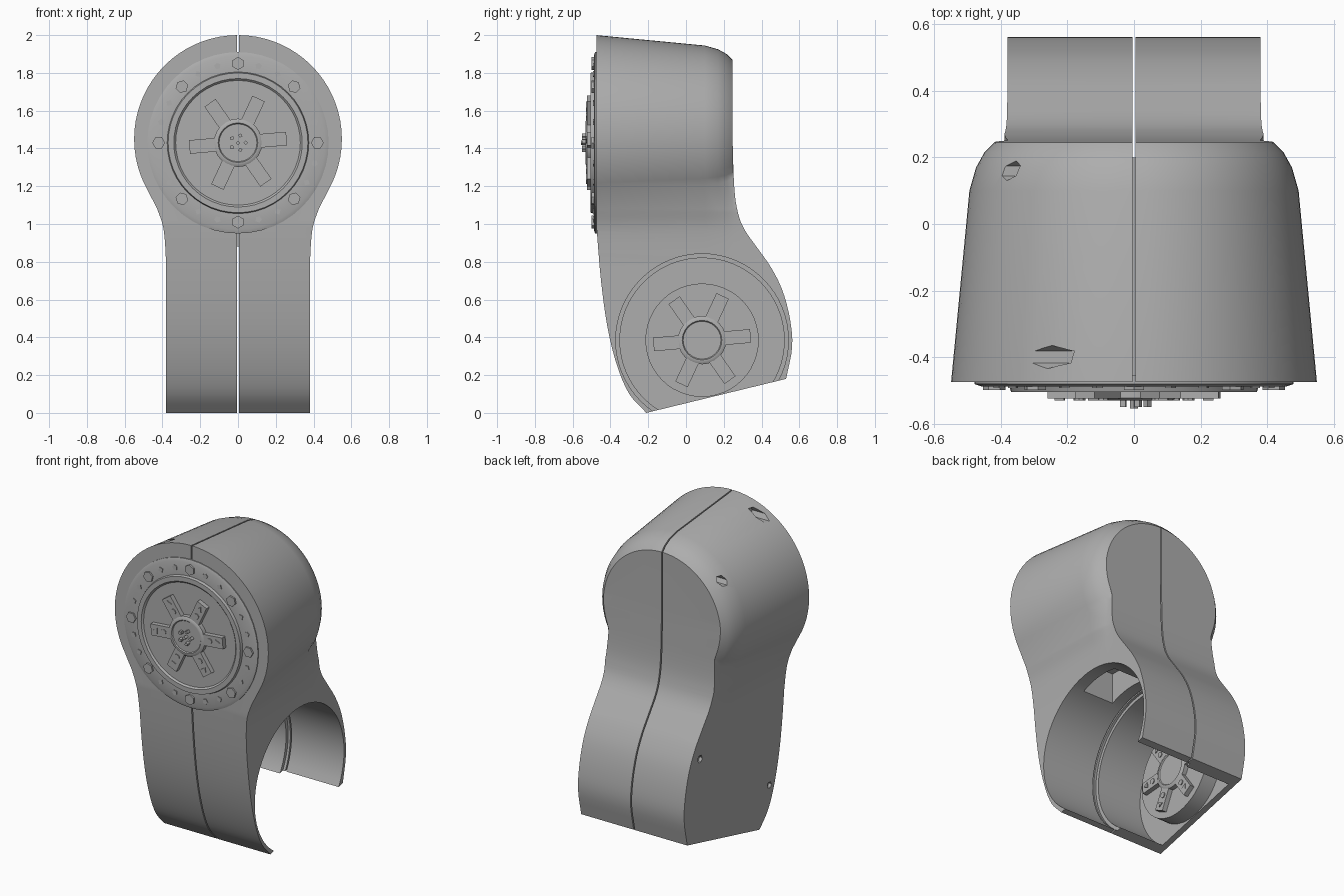
import bpy, bmesh
from math import cos, sin, pi, radians
from mathutils import Matrix, Vector

cube = bpy.data.objects.get("Cube")
if cube:
    bpy.data.objects.remove(cube, do_unlink=True)

grey = bpy.data.materials.new("mid_grey")
grey.use_nodes = True
grey.diffuse_color = (0.42, 0.42, 0.42, 1)
grey.node_tree.nodes["Principled BSDF"].inputs["Base Color"].default_value = (0.42, 0.42, 0.42, 1)


def finish(ob, angle=32):
    bpy.ops.object.select_all(action='DESELECT')
    ob.select_set(True)
    bpy.context.view_layer.objects.active = ob
    bpy.ops.object.shade_smooth_by_angle(angle=radians(angle))


def to_object(name, bm, matrix=Matrix()):
    bmesh.ops.recalc_face_normals(bm, faces=bm.faces)
    bm.transform(matrix)
    me = bpy.data.meshes.new(name)
    bm.to_mesh(me)
    bm.free()
    me.materials.append(grey)
    ob = bpy.data.objects.new(name, me)
    bpy.context.collection.objects.link(ob)
    return ob


def add_loft(bm, rings):
    """Bridge matching rings of points and cap both ends."""
    vs = [[bm.verts.new(p) for p in ring] for ring in rings]
    n = len(vs[0])
    for a, b in zip(vs, vs[1:]):
        for i in range(n):
            j = (i + 1) % n
            bm.faces.new((a[i], a[j], b[j], b[i]))
    bm.faces.new(vs[0])
    bm.faces.new(vs[-1])


def loft(name, rings):
    bm = bmesh.new()
    add_loft(bm, rings)
    return to_object(name, bm)


def prism_x(name, profile, x0, x1):
    return loft(name, [[(x, y, z) for y, z in profile] for x in (x0, x1)])


def circle(cx, cy, r, n, turn=0.0):
    return [(cx + r * cos(turn + 2 * pi * i / n), cy + r * sin(turn + 2 * pi * i / n))
            for i in range(n)]


def box(name, lo, hi):
    return prism_x(name, [(lo[1], lo[2]), (hi[1], lo[2]), (hi[1], hi[2]), (lo[1], hi[2])], lo[0], hi[0])


def spline(points, steps=4):
    """Smooth curve through the points."""
    p = [Vector(q) for q in points]
    p = [2 * p[0] - p[1]] + p + [2 * p[-1] - p[-2]]
    out = []
    for a, b, c, d in zip(p, p[1:], p[2:], p[3:]):
        for k in range(steps):
            t = k / steps
            out.append(0.5 * (2 * b + (c - a) * t + (2 * a - 5 * b + 4 * c - d) * t ** 2
                              + (3 * b - a - 3 * c + d) * t ** 3))
    return [tuple(q) for q in out + [p[-2]]]


# Housing: keyhole front outline, narrowing towards the back
HALF, HEAD_Z = 0.38, 1.45
NECK = spline([(0.428, 1.08), (0.40, 1.0), (0.388, 0.92), (0.381, 0.8)])


def keyhole(y, r):
    half = []
    for i in range(25):
        a = radians(90 - 5 * i)
        x = r * cos(a)
        half.append((max(x, HALF) if a < 0 else x, HEAD_Z + r * sin(a)))
    f = (r - HALF) / 0.17
    half += [(HALF + (x - HALF) * f, z) for x, z in NECK] + [(HALF, -0.1)]
    half[0] = (0, HEAD_Z + r)
    return [(x, y, z) for x, z in half] + [(-x, y, z) for x, z in reversed(half[1:])]


housing = loft("housing", [keyhole(y, r) for y, r in
                           [(-0.475, 0.55), (0.10, 0.495), (0.17, 0.475), (0.215, 0.45),
                            (0.25, 0.415), (0.70, 0.41)]])

# Side outline that trims the housing
back = spline([(0.245, 1.5), (0.255, 1.2), (0.275, 1.06), (0.31, 0.97), (0.38, 0.87),
               (0.45, 0.77), (0.51, 0.65), (0.55, 0.5), (0.562, 0.35), (0.53, 0.18)])
front = spline([(-0.21, 0.0), (-0.3, 0.1), (-0.365, 0.25), (-0.415, 0.45), (-0.45, 0.7), (-0.475, 1.0)])
side = [(-0.475, 2.1), (0.245, 2.1)] + back + front
JY, JZ = 0.085, 0.385

cutters = [
    ('INTERSECT', prism_x("side_outline", side, -1, 1)),
    ('DIFFERENCE', prism_x("joint_opening", circle(JY, JZ, 0.457, 64), -0.02, 1)),
    ('DIFFERENCE', prism_x("joint_cavity", circle(JY, JZ, 0.435, 64), -0.34, 0.9)),
    ('DIFFERENCE', box("cable_hollow", (0.08, -0.1, 0.7), (0.3, 0.18, 1.0))),
    ('DIFFERENCE', box("seam_gap", (-0.004, -1, -0.5), (0.004, 1, 3))),
]
# Screw pockets on the closed side
for y, z, r, depth in [(-0.4, 1.93, 0.035, -0.17), (0.16, 1.75, 0.03, -0.30),
                       (0.40, 0.69, 0.025, -0.36), (-0.31, 0.25, 0.022, -0.36)]:
    cutters.append(('DIFFERENCE', prism_x("screw_pocket", circle(y, z, r, 6), -1, depth)))

for op, cutter in cutters:
    mod = housing.modifiers.new(cutter.name, 'BOOLEAN')
    mod.operation, mod.object, mod.solver = op, cutter, 'EXACT'
    cutter.hide_render = True
bpy.context.view_layer.update()
baked = bpy.data.meshes.new_from_object(housing.evaluated_get(bpy.context.evaluated_depsgraph_get()))
housing.modifiers.clear()
housing.data = baked
for op, cutter in cutters:
    bpy.data.objects.remove(cutter, do_unlink=True)
finish(housing)

# Inner cores closing the seam from within
core = loft("motor_core", [[(x, y, z) for x, z in circle(0, 1.43, 0.3, 32)] for y in (-0.47, 0.2)])
finish(core)
box("neck_core", (-0.06, -0.35, 0.88), (0.06, 0.18, 1.3))


# Round plates: local z points outwards
def lathe(name, profile, matrix, n=48):
    bm = bmesh.new()
    add_loft(bm, [[(x, y, h) for x, y in circle(0, 0, r, n)] for r, h in profile])
    finish(to_object(name, bm, matrix))


def stud(bm, dist, angle, r, n, h0, h1):
    c = circle(dist * cos(angle), dist * sin(angle), r, n, angle)
    add_loft(bm, [[(x, y, h) for x, y in c] for h in (h0, h1)])


def spoked_hub(name, matrix, h):
    """Six flat spokes with studs around a low hub."""
    bm = bmesh.new()
    for k in range(6):
        a = radians(5 + 60 * k)
        turn = Matrix.Rotation(a, 3, 'Z')
        rect = [(0.1, -0.036), (0.258, -0.036), (0.258, 0.036), (0.1, 0.036)]
        add_loft(bm, [[turn @ Vector((x, y, z)) for x, y in rect] for z in (h - 0.01, h + 0.03)])
        stud(bm, 0.165, a, 0.018, 8, h + 0.02, h + 0.035)
        stud(bm, 0.22, a, 0.02, 3, h + 0.02, h + 0.035)
    to_object(name + "_spokes", bm, matrix)
    lathe(name + "_hub", [(0.128, h - 0.01), (0.128, h + 0.028), (0.115, h + 0.036),
                          (0.105, h + 0.036), (0.1, h + 0.03)], matrix, 24)


face = Matrix.Translation((0, -0.475, 1.43)) @ Matrix.Rotation(pi / 2, 4, 'X')
lathe("front_plate", [(0.48, -0.02), (0.48, 0.006), (0.46, 0.013), (0.375, 0.013), (0.37, 0.03),
                      (0.34, 0.03), (0.33, 0.02)], face)
spoked_hub("front", face, 0.02)

# Ring bolts: a large one every third place
bm = bmesh.new()
for k in range(24):
    big = k % 3 == 0
    stud(bm, 0.42, radians(15 * k), 0.034 if big else 0.018, 6 if big else 4 + k % 2,
         0.0, 0.024 if big else 0.018)
to_object("ring_bolts", bm, face)

# Small contacts in the middle of the hub
bm = bmesh.new()
for k in range(5):
    stud(bm, 0.04, radians(72 * k), 0.012, 4, 0.04, 0.075)
stud(bm, 0, 0, 0.012, 4, 0.04, 0.08)
to_object("hub_contacts", bm, face)

# Joint boss on the inside of the closed wall
inner = Matrix(((0, 0, 1, -0.34), (1, 0, 0, JY), (0, 1, 0, JZ), (0, 0, 0, 1)))
lathe("joint_boss", [(0.3, -0.01), (0.3, 0.1)], inner)
spoked_hub("joint", inner, 0.1)
